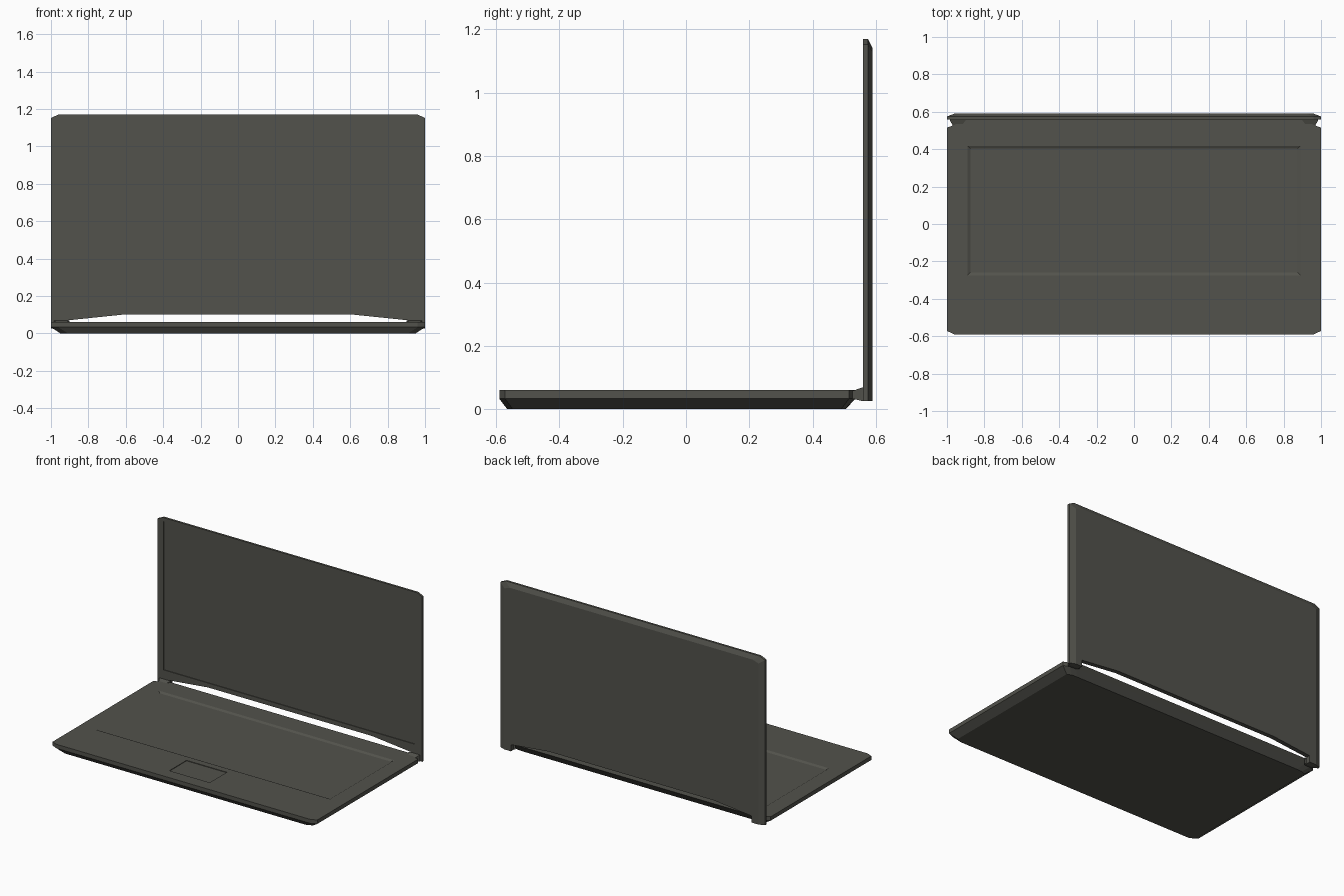
import bpy, bmesh

if "Cube" in bpy.data.objects:
    bpy.data.objects.remove(bpy.data.objects["Cube"])

mat = bpy.data.materials.new("dark warm grey")
mat.diffuse_color = (0.085, 0.085, 0.072, 1)
mat.use_nodes = True
mat.node_tree.nodes["Principled BSDF"].inputs["Base Color"].default_value = mat.diffuse_color


def loft(name, rings):
    """Closed flat-shaded solid through rings with equal point counts."""
    bm = bmesh.new()
    vs = [[bm.verts.new(p) for p in r] for r in rings]
    n = len(rings[0])
    for a, b in zip(vs, vs[1:]):
        for i in range(n):
            j = (i + 1) % n
            bm.faces.new((a[i], a[j], b[j], b[i]))
    bm.faces.new(vs[0])
    bm.faces.new(vs[-1])
    bmesh.ops.recalc_face_normals(bm, faces=bm.faces)
    me = bpy.data.meshes.new(name)
    bm.to_mesh(me)
    bm.free()
    me.materials.append(mat)
    ob = bpy.data.objects.new(name, me)
    bpy.context.collection.objects.link(ob)
    return ob


def cut(target, cutter):
    """Subtract the cutter, apply the result and delete the cutter."""
    cutter.hide_render = True
    m = target.modifiers.new("cut", 'BOOLEAN')
    m.operation = 'DIFFERENCE'
    m.solver = 'EXACT'
    m.object = cutter
    bpy.context.view_layer.objects.active = target
    bpy.ops.object.modifier_apply(modifier=m.name)
    bpy.data.objects.remove(cutter)


def mirrored(half):
    return half + [(-x, v) for x, v in reversed(half)]


def rect(x0, x1, v0, v1):
    return [(x0, v0), (x1, v0), (x1, v1), (x0, v1)]


def at_z(pts, z):
    return [(x, y, z) for x, y in pts]


def at_y(pts, y):
    return [(x, y, z) for x, z in pts]


# Base: chamfered corners, tapered underside
top = mirrored([(0.96, -0.59), (1, -0.572), (1, 0.515), (0.96, 0.53), (0.91, 0.56)])
mid = mirrored([(0.96, -0.59), (1, -0.572), (1, 0.515), (0.96, 0.53), (0.91, 0.535)])
low = mirrored([(0.91, -0.565), (0.95, -0.547), (0.95, 0.49), (0.92, 0.503), (0.88, 0.505)])
base = loft("base", [at_z(low, 0), at_z(mid, 0.033), at_z(top, 0.06)])

# Keyboard well with sloping walls, and shallow touchpad well
cut(base, loft("keyboard_cutter", [at_z(rect(-0.875, 0.875, -0.26, 0.403), 0.052),
                                   at_z(rect(-0.905, 0.905, -0.29, 0.433), 0.068)]))
cut(base, loft("touchpad_cutter", [at_z(rect(-0.165, 0.14, -0.505, -0.32), 0.056),
                                   at_z(rect(-0.165, 0.14, -0.505, -0.32), 0.07)]))

# Lid: raised lower edge between the corner lugs, bevelled back
outer = mirrored([(0.62, 0.1), (0.91, 0.07), (0.91, 0.025), (1, 0.025), (1, 1.152), (0.96, 1.17)])
inner = mirrored([(0.62, 0.1), (0.91, 0.07), (0.91, 0.025), (0.96, 0.025), (0.96, 1.125), (0.92, 1.14)])
lid = loft("lid", [at_y(outer, 0.56), at_y(outer, 0.575), at_y(inner, 0.59)])

# Recessed screen
screen = rect(-0.955, 0.945, 0.13, 1.145)
cut(lid, loft("screen_cutter", [at_y(screen, 0.55), at_y(screen, 0.565)]))

# Flared hinges joining base and lid
for s, side in ((-1, "left"), (1, "right")):
    loft("hinge_" + side, [at_y(rect(s * 0.925, s * 0.965, 0.035, 0.055), 0.52),
                           at_y(rect(s * 0.90, s * 0.985, 0.026, 0.068), 0.555),
                           at_y(rect(s * 0.915, s * 0.985, 0.026, 0.068), 0.563)])
